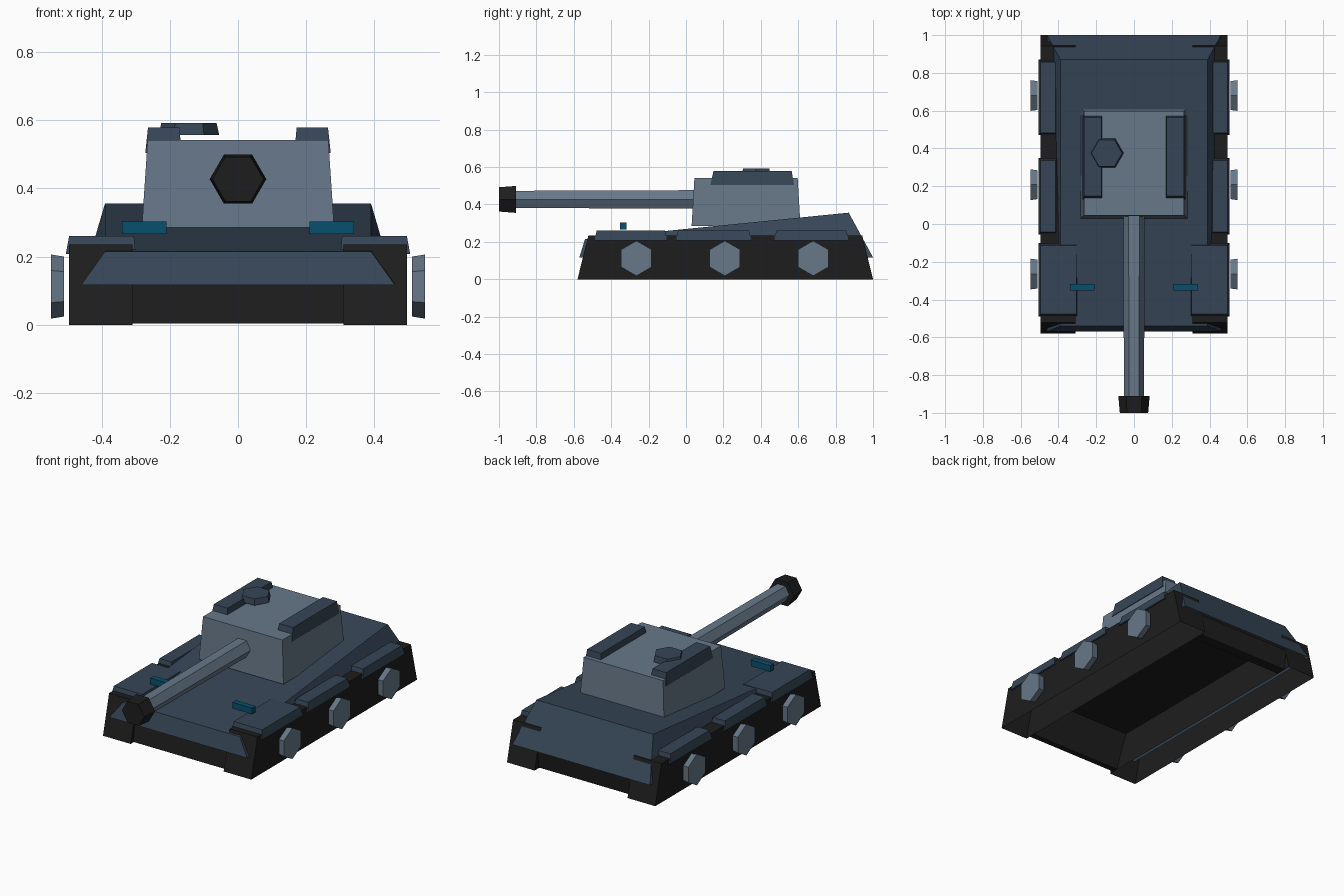
import bpy, bmesh, math
from mathutils import Matrix

if "Cube" in bpy.data.objects:
    bpy.data.objects.remove(bpy.data.objects["Cube"])


def material(name, rgb):
    m = bpy.data.materials.new(name)
    m.diffuse_color = (*rgb, 1)
    m.use_nodes = True
    m.node_tree.nodes["Principled BSDF"].inputs["Base Color"].default_value = m.diffuse_color
    return m


DARK = material("dark slate", (0.037, 0.060, 0.094))
LIGHT = material("light slate", (0.136, 0.186, 0.25))
BLACK = material("black", (0.0125, 0.0125, 0.0125))
TEAL = material("teal", (0.0025, 0.08, 0.155))


def finish(name, bm, mat):
    me = bpy.data.meshes.new(name)
    bm.to_mesh(me)
    bm.free()
    me.materials.append(mat)
    ob = bpy.data.objects.new(name, me)
    bpy.context.collection.objects.link(ob)
    return ob


def loft(name, a, b, mat, cap_a=True, open_below=None):
    """Join two outlines of equal length, cap the ends, optionally open the base."""
    bm = bmesh.new()
    va = [bm.verts.new(p) for p in a]
    vb = [bm.verts.new(p) for p in b]
    n = len(a)
    for i in range(n):
        j = (i + 1) % n
        bm.faces.new((va[i], va[j], vb[j], vb[i]))
    if cap_a:
        bm.faces.new(va)
    bm.faces.new(vb)
    bmesh.ops.recalc_face_normals(bm, faces=bm.faces)
    if open_below is not None:
        base = [f for f in bm.faces if all(v.co.z < open_below for v in f.verts)]
        bmesh.ops.delete(bm, geom=base, context="FACES")
    return finish(name, bm, mat)


def rect(x0, x1, y0, y1, z0, z1=None):
    """Rectangle with front height z0 and rear height z1."""
    z1 = z0 if z1 is None else z1
    return [(x0, y0, z0), (x1, y0, z0), (x1, y1, z1), (x0, y1, z1)]


def prism(name, profile, x0, x1, mat, **kw):
    return loft(name, [(x0, y, z) for y, z in profile],
                [(x1, y, z) for y, z in profile], mat, **kw)


def hexagon(name, axis, center, r0, r1, depth, mat):
    """Six-sided cone section; r0 at the lower end of the axis."""
    bm = bmesh.new()
    bmesh.ops.create_cone(bm, cap_ends=True, segments=6,
                          radius1=r0, radius2=r1, depth=depth)
    rot = {"X": Matrix.Rotation(math.pi / 2, 4, "Y"),
           "Y": Matrix.Rotation(-math.pi / 2, 4, "X"),
           "Z": Matrix.Identity(4)}[axis]
    bm.transform(Matrix.Translation(center) @ rot @ Matrix.Rotation(math.pi / 6, 4, "Z"))
    return finish(name, bm, mat)


# Sloped upper hull, open underneath
loft("hull", rect(-0.46, 0.46, -0.57, 1.0, 0.117),
     rect(-0.39, 0.39, -0.54, 0.87, 0.215, 0.356), DARK, cap_a=False)

# Recessed belly with front and rear cross pieces
loft("belly", rect(-0.32, 0.32, -0.5, 0.9, 0.2),
     rect(-0.32, 0.32, -0.5, 0.9, 0.208), BLACK)
prism("front_cross_piece", [(-0.555, 0.003), (-0.52, 0.003), (-0.44, 0.203),
                            (-0.53, 0.203)], -0.31, 0.31, BLACK)
prism("rear_cross_piece", [(0.90, 0.003), (0.96, 0.003), (0.975, 0.12),
                           (0.92, 0.203), (0.85, 0.203)], -0.31, 0.31, BLACK)

for side, s in (("left", -1), ("right", 1)):
    # Track covers, open underneath
    prism(side + "_track", [(-0.58, 0), (1.0, 0), (0.942, 0.235), (-0.522, 0.235)],
          s * 0.31, s * 0.495, BLACK, open_below=0.01)
    # Fenders: the front one is wider
    for i, (y0, y1, xi) in enumerate(((-0.49, -0.10, 0.30), (-0.055, 0.35, 0.41),
                                      (0.47, 0.87, 0.41))):
        loft(f"{side}_fender_{i + 1}",
             rect(s * xi, s * 0.505, y0, y1, 0.208),
             rect(s * (xi + 0.005), s * 0.495, y0 + 0.013, y1 - 0.013, 0.261), DARK)
    # Wheels
    for i, y in enumerate((-0.265, 0.208, 0.68)):
        r = (0.088, 0.094) if s > 0 else (0.094, 0.088)
        hexagon(f"{side}_wheel_{i + 1}", "X", (s * 0.53, y, 0.112),
                r[0], r[1], 0.038, LIGHT)
    # Headlamps
    loft(side + "_lamp", rect(s * 0.21, s * 0.34, -0.352, -0.318, 0.266),
         rect(s * 0.21, s * 0.34, -0.352, -0.318, 0.303), TEAL)
    # Turret roof plates
    loft(side + "_roof_plate", rect(s * 0.165, s * 0.272, 0.13, 0.578, 0.503),
         rect(s * 0.172, s * 0.264, 0.147, 0.565, 0.578), DARK)

# Turret
loft("turret", rect(-0.282, 0.282, 0.03, 0.612, 0.285),
     rect(-0.265, 0.265, 0.045, 0.597, 0.542), LIGHT)

# Gun barrel and muzzle
hexagon("barrel", "Y", (0, -0.42, 0.427), 0.053, 0.057, 1.0, LIGHT)
hexagon("muzzle", "Y", (0, -0.955, 0.427), 0.075, 0.083, 0.09, BLACK)

# Roof hatch
hexagon("hatch", "Z", (-0.144, 0.375, 0.574), 0.089, 0.081, 0.036, DARK)
